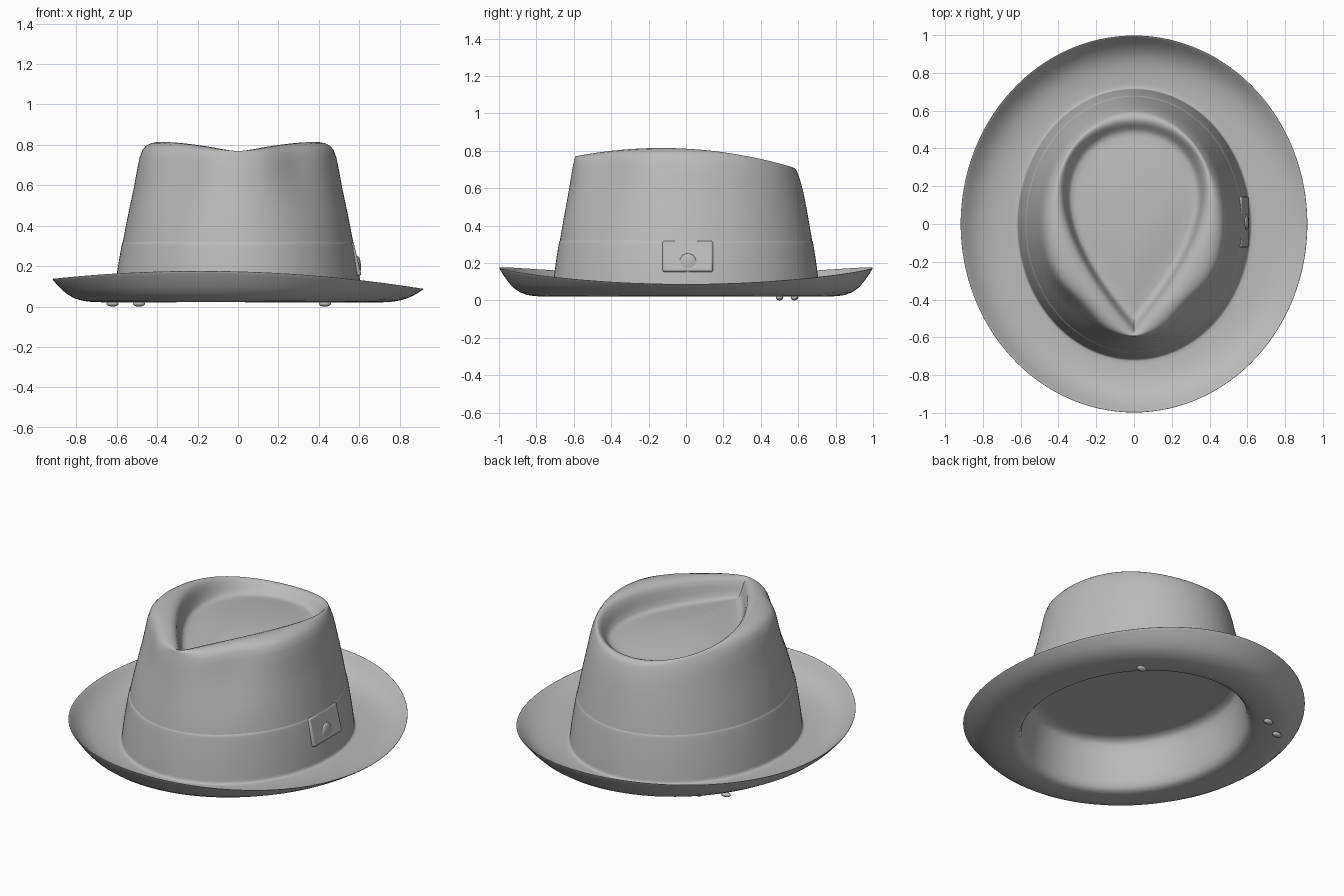
import bpy, bmesh, math
from math import sin, cos, pi

if "Cube" in bpy.data.objects:
    bpy.data.objects.remove(bpy.data.objects["Cube"])

SEG = 64
felt = bpy.data.materials.new("grey_felt")
felt.diffuse_color = (0.5, 0.5, 0.5, 1)
felt.use_nodes = True
felt.node_tree.nodes["Principled BSDF"].inputs["Base Color"].default_value = felt.diffuse_color


# rings: each is a function of the angle t (t = 0 is the front)
def oval(rx, ry, z, pinch=0.0):
    def f(t):
        a = min(t, 2 * pi - t)
        k = 1 - pinch * math.exp(-((a - 0.7) / 0.33) ** 2)
        x, y = rx * k * sin(t), -ry * k * cos(t)
        return x, y, z(y) if callable(z) else z
    return f


def tear(s, z):
    def f(t):
        x = 0.5 * s * sin(t) * sin(t / 2)
        y = -0.02 - 0.56 * s * cos(t)
        return x, y, z(y) if callable(z) else z
    return f


def crest(t):
    a, b = oval(0.455, 0.59, 0, 0.08)(t), tear(1.04, 0)(t)
    x, y = 0.5 * (a[0] + b[0]), 0.5 * (a[1] + b[1])
    return x, y, height(y)


def height(y, drop=0.0):
    return 0.82 - 0.21 * (y + 0.13) ** 2 - drop


def brim(u, curl, base):
    # u runs from the crown (0) to the edge (1)
    def f(t):
        edge = 0.113 + 0.062 * cos(t) ** 2 - 0.025 * sin(t)
        return ((0.615 + 0.305 * u) * sin(t), -(0.715 + 0.285 * u) * cos(t),
                base + (edge - base) * curl)
    return f


def finish(obj, levels=1):
    obj.data.materials.append(felt)
    for p in obj.data.polygons:
        p.use_smooth = True
    if levels:
        obj.modifiers.new("smooth", "SUBSURF").levels = levels
        obj.modifiers["smooth"].render_levels = levels
    return obj


def loft(name, rings, start=None, end=None):
    bm = bmesh.new()
    rows = [[bm.verts.new(r(2 * pi * i / SEG)) for i in range(SEG)] for r in rings]
    for a, b in zip(rows, rows[1:]):
        for i in range(SEG):
            j = (i + 1) % SEG
            bm.faces.new((a[i], a[j], b[j], b[i]))
    for centre, row in ((start, rows[0]), (end, rows[-1])):
        if centre:
            c = bm.verts.new(centre)
            for i in range(SEG):
                bm.faces.new((c, row[i], row[(i + 1) % SEG]))
    bmesh.ops.recalc_face_normals(bm, faces=bm.faces)
    me = bpy.data.meshes.new(name)
    bm.to_mesh(me)
    bm.free()
    obj = bpy.data.objects.new(name, me)
    bpy.context.collection.objects.link(obj)
    return finish(obj)


# hat body: lining, underside, brim, crown and teardrop dent in one skin
loft("hat_body", [
    oval(0.30, 0.36, 0.325), oval(0.53, 0.63, 0.322), oval(0.552, 0.652, 0.31),
    oval(0.57, 0.67, 0.18), oval(0.585, 0.685, 0.06), oval(0.607, 0.707, 0.026),
    brim(0.15, 0, 0.02), brim(0.5, 0.02, 0.02), brim(0.75, 0.28, 0.02),
    brim(0.92, 0.74, 0.02), brim(0.995, 0.95, 0.02), brim(1.002, 1.0, 0.03),
    brim(0.985, 1.0, 0.04), brim(0.90, 0.75, 0.036), brim(0.72, 0.32, 0.036),
    brim(0.45, 0.06, 0.036), brim(0.06, 0.0, 0.036), brim(0.01, 0.0, 0.037),
    oval(0.614, 0.714, 0.05), oval(0.597, 0.70, 0.17), oval(0.571, 0.676, 0.32),
    oval(0.540, 0.648, 0.48, 0.02), oval(0.512, 0.625, 0.60, 0.06),
    oval(0.488, 0.61, lambda y: height(y, 0.06), 0.09),
    oval(0.46, 0.596, lambda y: height(y, 0.018), 0.09),
    crest, tear(1.0, lambda y: height(y, 0.012)),
    tear(0.955, lambda y: height(y, 0.05)),
    tear(0.90, lambda y: 0.3 * height(y) + 0.437),
    tear(0.84, 0.668), tear(0.5, 0.690), tear(0.2, 0.699),
], start=(0, 0, 0.325), end=(0, -0.02, 0.70))

# thin ribbon around the foot of the crown, its top edge tucked into the felt
loft("ribbon", [
    oval(0.615, 0.715, 0.05), oval(0.600, 0.703, 0.17), oval(0.577, 0.682, 0.30),
    oval(0.574, 0.679, 0.316), oval(0.566, 0.671, 0.324),
])

# bow on the right side, with a round button
bpy.ops.mesh.primitive_cube_add(size=1, location=(0.578, 0.01, 0.235),
                                rotation=(0, -0.24, 0))
bow = bpy.context.object
bow.name = "bow"
bow.scale = (0.026, 0.27, 0.17)
bpy.ops.object.transform_apply(location=False, rotation=False, scale=True)
bev = bow.modifiers.new("bevel", "BEVEL")
bev.width, bev.segments = 0.01, 2
finish(bow, 0)
bpy.ops.object.shade_smooth_by_angle()


def ball(name, loc, scale):
    bpy.ops.mesh.primitive_uv_sphere_add(segments=20, ring_count=10, radius=1, location=loc)
    o = bpy.context.object
    o.name, o.scale = name, scale
    finish(o, 0)


ball("button", (0.590, 0.01, 0.195), (0.018, 0.050, 0.056))

# small stitch knots under the brim
for i, (x, y) in enumerate(((-0.49, 0.58), (-0.62, 0.50), (0.43, 0.58))):
    ball("stitch_knot_%d" % (i + 1), (x, y, 0.014), (0.03, 0.02, 0.014))
